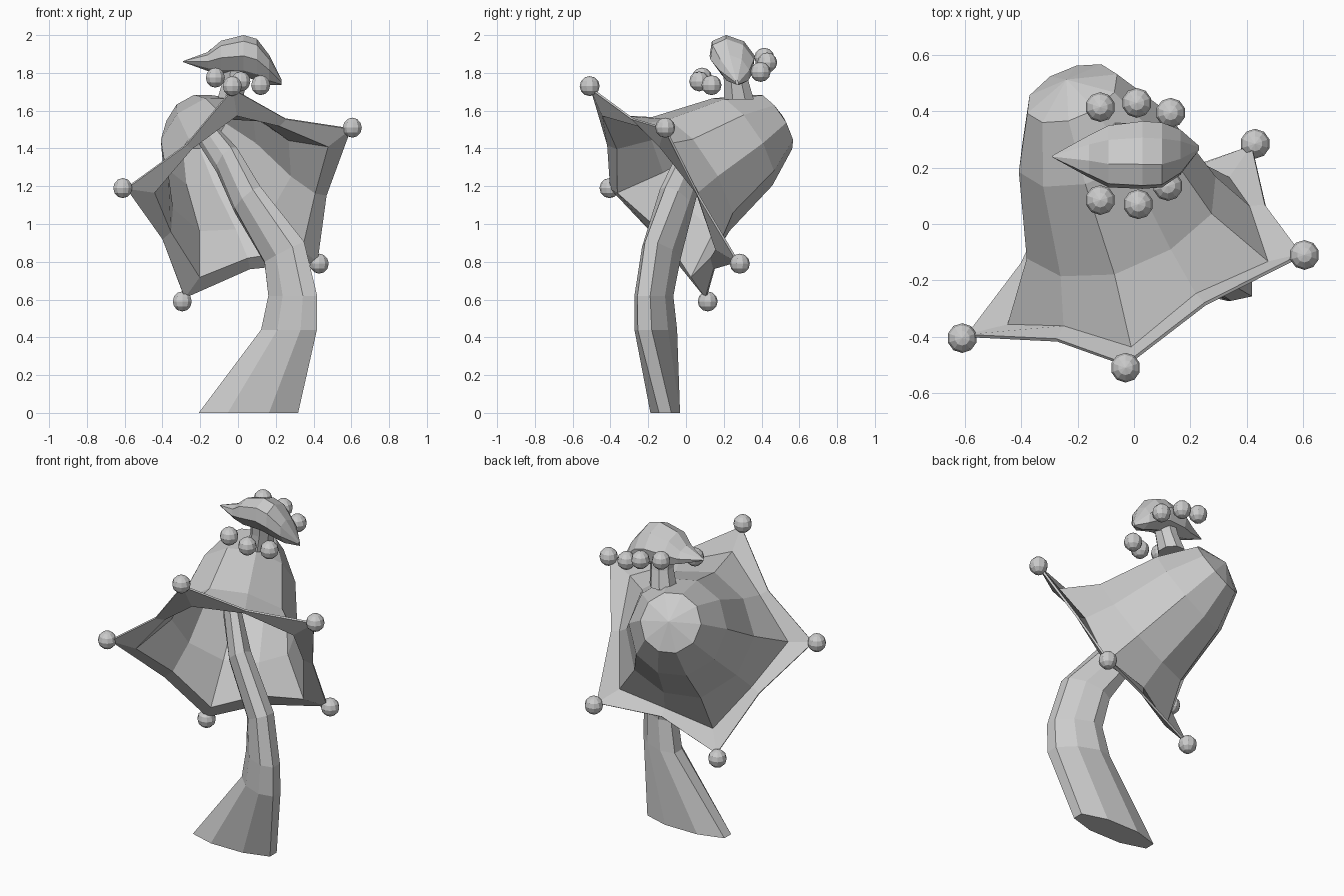
import bpy, bmesh
from math import sin, cos, pi, radians
from mathutils import Vector as V

if "Cube" in bpy.data.objects:
    bpy.data.objects.remove(bpy.data.objects["Cube"])


def make(name, bm):
    bmesh.ops.recalc_face_normals(bm, faces=bm.faces)
    me = bpy.data.meshes.new(name)
    bm.to_mesh(me)
    bm.free()
    ob = bpy.data.objects.new(name, me)
    bpy.context.collection.objects.link(ob)
    return ob


def loft(name, rings, cap_start=True, cap_end=True):
    """Skin a list of equally long point rings."""
    bm = bmesh.new()
    rows = [[bm.verts.new(p) for p in r] for r in rings]
    n = len(rows[0])
    for a, b in zip(rows, rows[1:]):
        for i in range(n):
            j = (i + 1) % n
            bm.faces.new((a[i], a[j], b[j], b[i]))
    if cap_start:
        bm.faces.new(rows[0])
    if cap_end:
        bm.faces.new(rows[-1])
    bmesh.ops.remove_doubles(bm, verts=bm.verts, dist=0.0005)
    return make(name, bm)


def oval(c, u, v, n=8, turn=pi / 8):
    return [V(c) + u * cos(turn + 2 * pi * i / n) + v * sin(turn + 2 * pi * i / n)
            for i in range(n)]


def ball(name, p, r=0.053):
    bm = bmesh.new()
    bmesh.ops.create_uvsphere(bm, u_segments=10, v_segments=6, radius=r)
    bmesh.ops.translate(bm, verts=bm.verts, vec=V(p))
    make(name, bm)


# Star-rimmed bell: its five tips give the centre, axis and ring directions
tips = [V(p) for p in ((-.03, -.51, 1.73), (.605, -.11, 1.51), (.43, .285, .79),
                       (-.295, .115, .59), (-.61, -.405, 1.19))]
centre = sum(tips, V()) / 5
axis = (tips[0] - centre).cross(tips[1] - centre).normalized()
dirs = []
for k in range(5):
    a = (tips[k] - centre).normalized()
    b = (tips[(k + 1) % 5] - centre).normalized()
    dirs += [a, (a + b).normalized()]

# (radius, height along the axis) toward a tip, then toward a valley
profile = [(.67, 0, .485, 0), (.52, -.03, .43, .02), (.365, .19, .355, .19),
           (.275, .53, .275, .53), (.17, .735, .17, .735)]
rings = [[centre + axis * (hv if i % 2 else ht) + d * (rv if i % 2 else rt)
          for i, d in enumerate(dirs)] for rt, ht, rv, hv in profile]
rings.append([centre + axis * .795] * 10)
hood = loft("bell_hood", rings, False, False)
solid = hood.modifiers.new("thickness", 'SOLIDIFY')
solid.thickness = 0.012
solid.offset = 0
for k, t in enumerate(tips):
    ball(f"rim_ball_{k + 1}", t)

# Curved stem: position, half width, half depth, sideways tilt, backward tilt, skew
path = [((.055, -.11, 0), .285, .085, 0, 0, 0),
        ((.27, -.16, .44), .16, .115, 0, 0, .55),
        ((.29, -.17, .62), .14, .105, 0, 0, .55),
        ((.245, -.13, .85), .125, .105, 25, 5, .55),
        ((.05, -.05, 1.13), .09, .095, 35, 20, .3),
        ((-.06, .03, 1.34), .07, .08, 35, 40, .2),
        ((-.16, .2, 1.47), .06, .06, 20, 65, 0),
        ((-.2, .42, 1.52), .04, .04, 10, 75, 0)]
stem = []
for p, w, d, t, b, s in path:
    t, b = radians(t), radians(b)
    u = V((cos(t), 0, sin(t))) * w
    v = V((0, cos(b), -sin(b))) * d
    stem.append(oval(p, u - v * s, v * (1 - s * s) ** .5))
loft("stem", stem)

# Short neck rising from the bell
X, Y, Z = V((1, 0, 0)), V((0, 1, 0)), V((0, 0, 1))
loft("neck", [oval((x, y, z), X * rx, Y * ry)
              for x, y, z, rx, ry in ((-.04, .28, 1.66, .075, .085),
                                      (-.02, .265, 1.76, .065, .07),
                                      (-.01, .25, 1.86, .065, .065))])

# Pointed bud lofted along x: x, y, z, half depth, half height (leaning forward)
bud = [(-.29, .24, 1.86, .003, .003), (-.16, .24, 1.86, .075, .05),
       (-.09, .24, 1.88, .11, .09), (.03, .245, 1.89, .12, .11),
       (.1, .245, 1.87, .115, .11), (.165, .255, 1.815, .08, .08),
       (.23, .27, 1.75, .008, .015)]
loft("bud", [oval((x, y, z), Y * d, Z * h - Y * h * .3, 8, 0) for x, y, z, d, h in bud])

# Balls in front of and behind the bud
for k, p in enumerate(((-.12, .085, 1.775), (.015, .07, 1.755), (.12, .135, 1.735),
                       (-.12, .415, 1.88), (.01, .43, 1.855), (.13, .395, 1.805))):
    ball(f"bud_ball_{k + 1}", p)
